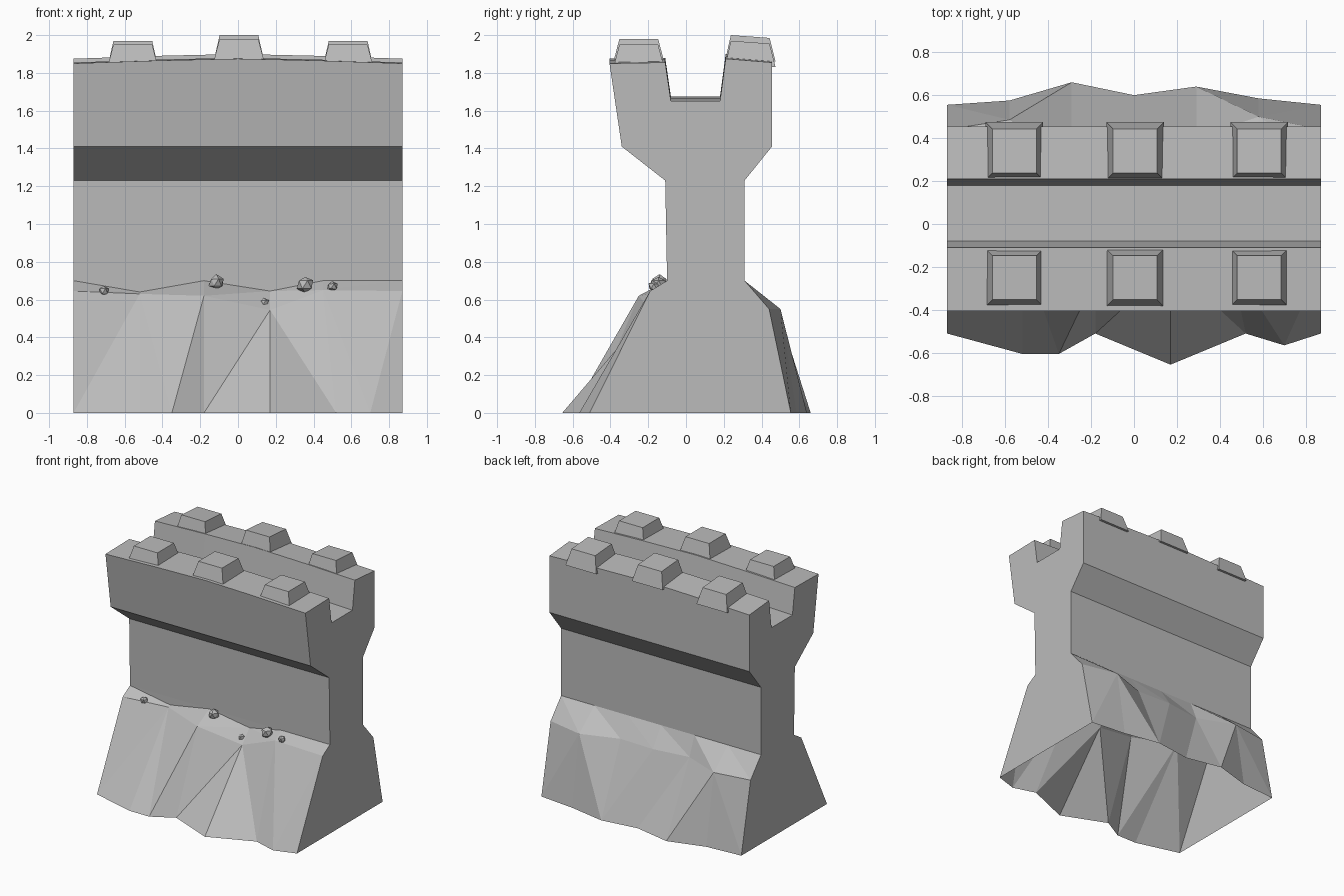
import bpy, bmesh, random
from mathutils import Vector

cube = bpy.data.objects.get("Cube")
if cube:
    bpy.data.objects.remove(cube)
random.seed(4)

stone = bpy.data.materials.new("grey stone")
stone.use_nodes = True
GREY = (0.5, 0.5, 0.5, 1)
stone.diffuse_color = GREY
stone.node_tree.nodes["Principled BSDF"].inputs["Base Color"].default_value = GREY
HALF = 0.87


def finish(name, bm):
    """Clean the mesh, face it outwards and link it as a flat-shaded object."""
    bmesh.ops.remove_doubles(bm, verts=bm.verts, dist=0.0005)
    bmesh.ops.recalc_face_normals(bm, faces=bm.faces)
    mesh = bpy.data.meshes.new(name)
    bm.to_mesh(mesh)
    bm.free()
    mesh.materials.append(stone)
    obj = bpy.data.objects.new(name, mesh)
    bpy.context.collection.objects.link(obj)
    return obj


def zip_rows(bm, low, high, steps):
    """Join two rows with triangles; L advances the low row, H the high row."""
    i = j = 0
    for s in steps:
        a, b = low[i], high[j]
        if s == "L":
            i += 1
            c = low[i]
        else:
            j += 1
            c = high[j]
        if len({a.co.to_tuple(3), b.co.to_tuple(3), c.co.to_tuple(3)}) == 3:
            bm.faces.new((a, b, c))


# Wall: cross-section lofted along x, the parapet tops crowned in the middle
# (y, z, crown height)
section = [(-0.1, 0.7, 0), (-0.11, 1.23, 0), (-0.34, 1.41, 0), (-0.405, 1.85, 0.025),
           (-0.11, 1.855, 0.025), (-0.08, 1.65, 0.025), (0.18, 1.65, 0.025),
           (0.21, 1.875, 0.025), (0.455, 1.855, 0.025), (0.455, 1.41, 0),
           (0.31, 1.23, 0), (0.31, 0.7, 0)]
bm = bmesh.new()
rings = []
for t, lift in [(-1, 0), (-0.5, 0.6), (0, 1), (0.5, 0.6), (1, 0)]:
    rings.append([bm.verts.new((t * HALF, y, z + c * lift)) for y, z, c in section])
for r, s in zip(rings, rings[1:]):
    for k in range(len(section) - 1):
        bm.faces.new((r[k], r[k + 1], s[k + 1], s[k]))
bm.faces.new(rings[0])
bm.faces.new(rings[-1])
finish("wall", bm)

# Rocky footing: faceted slopes at front and back, open underneath
bm = bmesh.new()


def row(points):
    return [bm.verts.new(p) for p in points]


front_x = (-HALF, -0.52, -0.18, 0.17, 0.45, HALF)
front_foot = row((x, y, 0) for x, y in [
    (-HALF, -0.51), (-0.52, -0.605), (-0.35, -0.605), (-0.18, -0.51),
    (0.17, -0.655), (0.52, -0.51), (0.7, -0.565), (HALF, -0.51)])
front_ledge = row((x, y, z) for x, (y, z) in zip(front_x, [
    (-0.19, 0.645), (-0.12, 0.63), (-0.25, 0.62), (-0.19, 0.545), (-0.18, 0.65), (-0.19, 0.645)]))
front_seam = row((x, -0.1, z) for x, z in zip(front_x, (0.7, 0.64, 0.7, 0.645, 0.7, 0.7)))
front_top = row((x, -0.1, 0.7) for x in front_x)
zip_rows(bm, front_foot, front_ledge, "HLLHLHLLHLHL")
zip_rows(bm, front_ledge, front_seam, "HLLHHLLHHL")
zip_rows(bm, front_seam, front_top, "HL" * 5)

back_x = [HALF * k / 3 for k in range(-3, 4)]
back_foot = row((x, y, 0) for x, y in zip(back_x, (0.555, 0.575, 0.66, 0.6, 0.64, 0.585, 0.555)))
back_ledge = row((x, y, 0.55) for x, y in zip(back_x, (0.44, 0.485, 0.37, 0.41, 0.4, 0.5, 0.44)))
back_seam = row((x, 0.31, 0.7) for x in back_x)
zip_rows(bm, back_foot, back_ledge, "HL" + "LH" * 3 + "HL" + "LH")
zip_rows(bm, back_ledge, back_seam, "HL" * 6)
for e in (0, -1):
    bm.faces.new([r[e] for r in (front_foot, front_ledge, front_top,
                                 back_seam, back_ledge, back_foot)])
finish("rock_footing", bm)

# Merlons: tapered blocks on both parapets
for side, y, drop in (("front", -0.25, 0.02), ("back", 0.34, 0)):
    for place, x, top in (("right", -0.557, 1.97), ("middle", 0.005, 2.0), ("left", 0.583, 1.97)):
        bm = bmesh.new()
        bmesh.ops.create_cube(bm, size=1)
        for v in bm.verts:
            high = v.co.z > 0
            size = 0.205 if high else 0.268
            tilt = 0.015 if side == "back" and v.co.y > 0 else 0
            v.co = Vector((x + v.co.x * size, y + v.co.y * size,
                           top - drop - tilt if high else top - 0.14))
        finish(f"{side}_merlon_{place}", bm)

# Loose stones resting on the front ledge
for n, (x, y, z, r) in enumerate([(-0.71, -0.15, 0.645, 0.03), (-0.115, -0.14, 0.69, 0.042),
                                  (0.14, -0.155, 0.585, 0.026), (0.355, -0.145, 0.68, 0.046),
                                  (0.5, -0.17, 0.67, 0.03)]):
    bm = bmesh.new()
    bmesh.ops.create_icosphere(bm, subdivisions=1, radius=r)
    for v in bm.verts:
        v.co = Vector((x, y, z)) + v.co * random.uniform(0.85, 1.1)
    finish(f"loose_stone_{n + 1}", bm)
